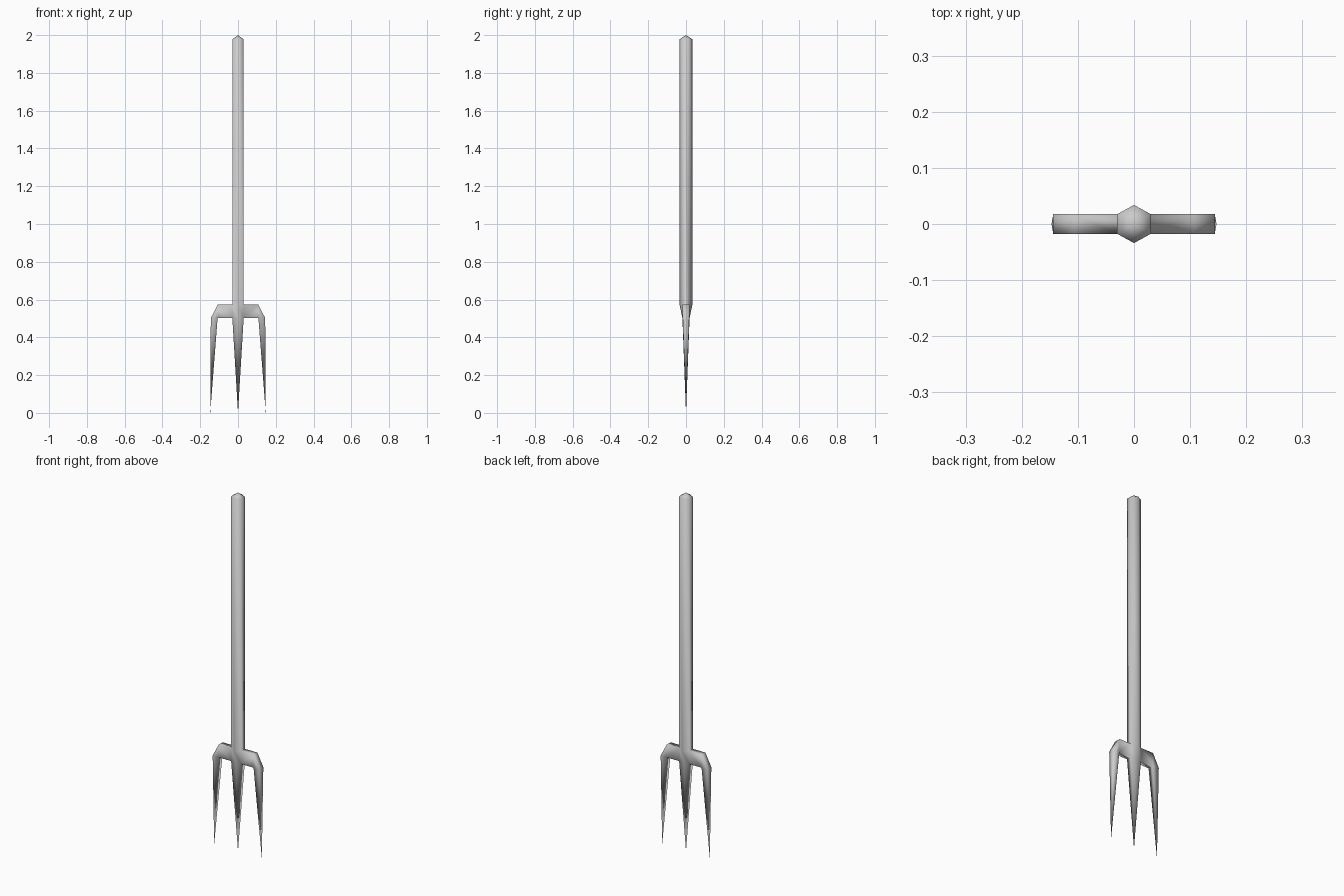
import bpy
import bmesh

if "Cube" in bpy.data.objects:
    bpy.data.objects.remove(bpy.data.objects["Cube"])

SIDE_Y = 0.0175           # half thickness of the flat shaft sides and arms
TOP, LOW = 0.573, 0.502   # height range of the crossbar

bm = bmesh.new()


def loft(rings):
    """Bridge equal-length point rings; a one-point ring closes to a tip."""
    rows = [[bm.verts.new(p) for p in ring] for ring in rings]
    for a, b in zip(rows, rows[1:]):
        n = max(len(a), len(b))
        for i in range(n):
            j = (i + 1) % n
            if len(a) == 1:
                bm.faces.new((a[0], b[j], b[i]))
            elif len(b) == 1:
                bm.faces.new((a[i], a[j], b[0]))
            else:
                bm.faces.new((a[i], a[j], b[j], b[i]))


def hexagon(z, ridge):
    x, y = 0.03, SIDE_Y
    return [(0, -ridge, z), (x, -y, z), (x, y, z),
            (0, ridge, z), (-x, y, z), (-x, -y, z)]


def slice_quad(upper, lower):
    (xu, zu), (xl, zl) = upper, lower
    return [(xu, -SIDE_Y, zu), (xu, SIDE_Y, zu),
            (xl, SIDE_Y, zl), (xl, -SIDE_Y, zl)]


# Shaft with pointed cap, running down into the centre tine
loft([[(0, 0, 2.0)], hexagon(1.978, 0.034), hexagon(TOP, 0.034),
      hexagon(LOW, 0.019), [(0, 0, 0)]])

# Open the shaft sides where the arms grow out
holes = [f for f in bm.faces
         if all(abs(abs(v.co.x) - 0.03) < 1e-4 and LOW - 0.01 < v.co.z < TOP + 0.01
                for v in f.verts)]
bmesh.ops.delete(bm, geom=holes, context='FACES_ONLY')

# Arms bending down into the outer tines
for s in (-1, 1):
    loft([slice_quad((s * 0.03, TOP), (s * 0.03, LOW)),
          slice_quad((s * 0.107, TOP), (s * 0.108, LOW)),
          slice_quad((s * 0.144, LOW), (s * 0.108, LOW)),
          [(s * 0.147, 0, 0)]])

# Weld into one skin
bmesh.ops.remove_doubles(bm, verts=bm.verts, dist=0.0005)
bmesh.ops.recalc_face_normals(bm, faces=bm.faces)
for f in bm.faces:
    f.smooth = True

mesh = bpy.data.meshes.new("pitchfork")
bm.to_mesh(mesh)
bm.free()
bpy.context.collection.objects.link(bpy.data.objects.new("pitchfork", mesh))
